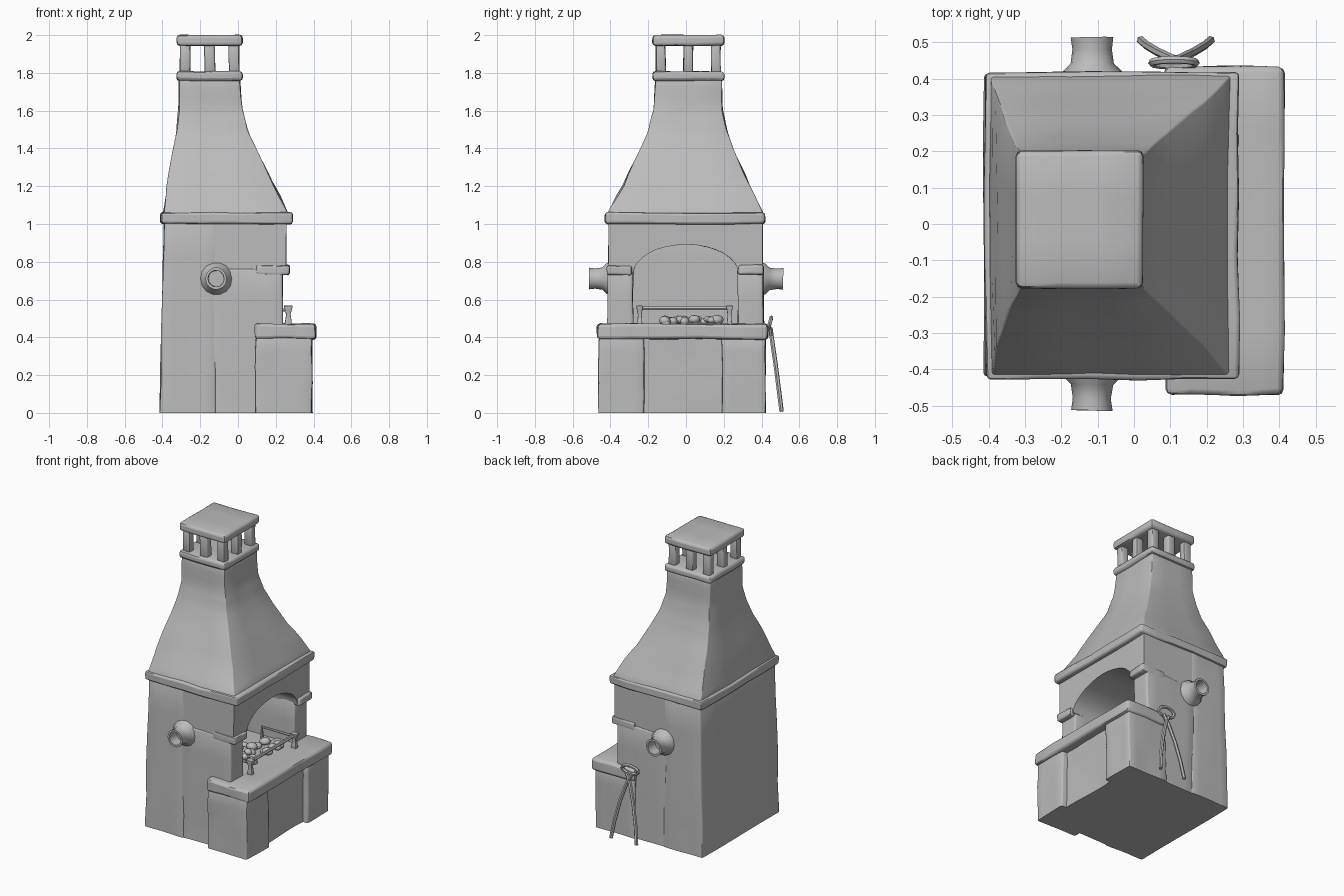
import bpy, bmesh, math, random
from mathutils import Vector, Matrix, noise

random.seed(4)
if "Cube" in bpy.data.objects:
    bpy.data.objects.remove(bpy.data.objects["Cube"], do_unlink=True)

stone = bpy.data.materials.new("grey stone")
stone.use_nodes = True
grey = (0.5, 0.5, 0.5, 1)
stone.diffuse_color = grey
stone.node_tree.nodes["Principled BSDF"].inputs["Base Color"].default_value = grey


def finish(name, bm, wobble=0.0, angle=45):
    """Roughen the stone, then turn the bmesh into a shaded object."""
    for v in bm.verts:
        shift = noise.noise_vector(v.co * 7) * wobble
        if v.co.z < 0.001:
            shift.z = 0
        v.co += shift
    bmesh.ops.recalc_face_normals(bm, faces=bm.faces)
    mesh = bpy.data.meshes.new(name)
    bm.to_mesh(mesh)
    bm.free()
    mesh.materials.append(stone)
    ob = bpy.data.objects.new(name, mesh)
    bpy.context.collection.objects.link(ob)
    bpy.ops.object.select_all(action='DESELECT')
    ob.select_set(True)
    bpy.context.view_layer.objects.active = ob
    bpy.ops.object.shade_smooth_by_angle(angle=math.radians(angle))
    return ob


def loft(name, sections, bevel=0.01, cuts=4, wobble=0.008):
    """Skin rectangles given as z, x0, x1, y0, y1."""
    bm = bmesh.new()
    rings = [[bm.verts.new(p) for p in ((a, c, z), (b, c, z), (b, d, z), (a, d, z))]
             for z, a, b, c, d in sections]
    bm.faces.new(rings[0])
    bm.faces.new(rings[-1])
    for low, high in zip(rings, rings[1:]):
        for i in range(4):
            j = (i + 1) % 4
            bm.faces.new((low[i], low[j], high[j], high[i]))
    bmesh.ops.recalc_face_normals(bm, faces=bm.faces)
    if cuts:
        bmesh.ops.subdivide_edges(bm, edges=bm.edges, cuts=cuts, use_grid_fill=True)
    if bevel:
        sharp = [e for e in bm.edges if e.calc_face_angle(0) > 0.7
                 and max(v.co.z for v in e.verts) > 0.001]
        bmesh.ops.bevel(bm, geom=sharp, offset=bevel, segments=2, profile=0.5,
                        affect='EDGES', clamp_overlap=True)
    return finish(name, bm, wobble)


def box(name, x, y, z, **options):
    return loft(name, [(z[0], *x, *y), (z[1], *x, *y)], **options)


def rod(name, points, radius, closed=False):
    """Round bar along a path."""
    curve = bpy.data.curves.new(name, 'CURVE')
    curve.dimensions = '3D'
    curve.bevel_depth = radius
    curve.bevel_resolution = 1
    curve.use_fill_caps = True
    line = curve.splines.new('POLY')
    line.points.add(len(points) - 1)
    for p, co in zip(line.points, points):
        p.co = (*co, 1)
    line.use_cyclic_u = closed
    ob = bpy.data.objects.new(name, curve)
    bpy.context.collection.objects.link(ob)
    bpy.ops.object.select_all(action='DESELECT')
    ob.select_set(True)
    bpy.context.view_layer.objects.active = ob
    bpy.ops.object.convert(target='MESH')
    ob = bpy.context.object
    ob.data.materials.clear()
    ob.data.materials.append(stone)
    bpy.ops.object.shade_smooth_by_angle(angle=math.radians(50))


# Oven body: solid back, two jambs, raised hearth floor
loft("body_back", [(0, -0.415, -0.12, -0.42, 0.415), (1.02, -0.39, -0.12, -0.41, 0.405)])
box("right_jamb", (-0.14, 0.235), (-0.415, -0.28), (0, 0.76))
box("left_jamb", (-0.14, 0.235), (0.275, 0.41), (0, 0.76))
box("hearth_floor", (-0.14, 0.24), (-0.3, 0.3), (0, 0.465), bevel=0)

# Arched header over the opening
outline = [(-0.41, 0.74), (-0.41, 1.02), (0.405, 1.02), (0.405, 0.74)]
for i in range(17):
    a = math.pi * i / 16
    outline.append((0.277 * math.cos(a), 0.74 + 0.15 * math.sin(a)))
bm = bmesh.new()
face = bm.faces.new([bm.verts.new((-0.14, y, z)) for y, z in outline])
side = bmesh.ops.extrude_face_region(bm, geom=[face])["geom"]
bmesh.ops.translate(bm, vec=(0.395, 0, 0), verts=[g for g in side if isinstance(g, bmesh.types.BMVert)])
finish("arched_header", bm, 0.005, 35)

# Corbels where the header meets the jambs
for name, y in (("right_corbel", (-0.418, -0.285)), ("left_corbel", (0.28, 0.412))):
    box(name, (0.1, 0.272), y, (0.73, 0.78), cuts=2)

# Front plinth with two piers, recessed panel and a worktop
box("right_pier", (0.09, 0.392), (-0.462, -0.22), (0, 0.4))
box("left_pier", (0.09, 0.392), (0.19, 0.42), (0, 0.4))
box("recessed_panel", (0.09, 0.355), (-0.24, 0.21), (0, 0.4), bevel=0)
box("worktop", (0.085, 0.413), (-0.472, 0.432), (0.39, 0.472), bevel=0.02)

# Flared hood with its ledge
box("hood_ledge", (-0.408, 0.288), (-0.428, 0.418), (1.0, 1.06), bevel=0.022)
loft("hood", [(1.04, -0.395, 0.27, -0.425, 0.415), (1.2, -0.378, 0.195, -0.335, 0.34),
              (1.4, -0.342, 0.092, -0.24, 0.25), (1.5, -0.325, 0.05, -0.2, 0.217),
              (1.6, -0.316, 0.022, -0.172, 0.195), (1.78, -0.31, 0.008, -0.162, 0.187)],
     cuts=2, bevel=0.006)

# Chimney crown: collar, eight posts and a cap
for name, z in (("chimney_collar", (1.757, 1.808)), ("chimney_cap", (1.943, 2.0))):
    box(name, (-0.325, 0.025), (-0.178, 0.203), z, bevel=0.017, cuts=2, wobble=0.004)
for i in range(3):
    for j in range(3):
        if (i, j) != (1, 1):
            x, y = -0.28 + 0.13 * i, -0.135 + 0.147 * j
            box("chimney_post", (x - 0.028, x + 0.028), (y - 0.025, y + 0.025),
                (1.8, 1.95), cuts=1, wobble=0.005)

# Hollow side pipes with a flared wall flange
profile = [(0.088, 0.4), (0.083, 0.42), (0.06, 0.442), (0.054, 0.48),
           (0.058, 0.513), (0.044, 0.513), (0.042, 0.44), (0, 0.44)]
for name, sign in (("front_pipe", -1), ("back_pipe", 1)):
    bm = bmesh.new()
    verts = [bm.verts.new((r, sign * d, 0)) for r, d in profile]
    edges = [bm.edges.new(pair) for pair in zip(verts, verts[1:])]
    bmesh.ops.spin(bm, geom=verts + edges, cent=(0, 0, 0), axis=(0, 1, 0),
                   angle=math.tau, steps=14)
    bmesh.ops.remove_doubles(bm, verts=bm.verts, dist=0.0005)
    bmesh.ops.translate(bm, vec=(-0.115, 0, 0.71), verts=bm.verts)
    finish(name, bm, 0.005)

# Grate: end posts, front rail and side rails
for y in (-0.245, 0.23):
    loft("grate_post", [(0.465, 0.245, 0.285, y - 0.014, y + 0.014),
                        (0.52, 0.255, 0.278, y - 0.01, y + 0.01),
                        (0.568, 0.243, 0.29, y - 0.018, y + 0.018)],
         cuts=1, bevel=0.003, wobble=0.002)
    rod("grate_side_rail", [(0.26, y, 0.545), (0.02, y, 0.545), (0.02, y, 0.465)], 0.009)
rod("grate_front_rail", [(0.265, -0.245, 0.553), (0.265, 0.23, 0.553)], 0.011)

# Heap of coals
for i in range(26):
    bm = bmesh.new()
    spot = Vector((random.uniform(0.0, 0.21), random.uniform(-0.14, 0.18), random.uniform(0.475, 0.495)))
    size = random.uniform(0.022, 0.034)
    bmesh.ops.create_icosphere(bm, subdivisions=2, radius=size,
                               matrix=Matrix.Translation(spot) @ Matrix.Diagonal((1.1, 1, 0.8, 1)))
    finish("coal", bm, 0.008)

# Tongs leaning on the back: oval handle and two crossing legs
ring = [(0.11 + 0.06 * math.cos(a), 0.444 + 0.008 * math.sin(a), 0.475 + 0.03 * math.sin(a))
        for a in (math.tau * k / 14 for k in range(14))]
rod("tongs_handle", ring, 0.011, True)
for name, s in (("right_tong", -1), ("left_tong", 1)):
    rod(name, [(0.115 - s * 0.02, 0.447, 0.45), (0.115 + s * 0.01, 0.455, 0.39),
               (0.115 + s * 0.05, 0.474, 0.26), (0.115 + s * 0.08, 0.492, 0.12),
               (0.115 + s * 0.096, 0.506, 0.008)], 0.012)
